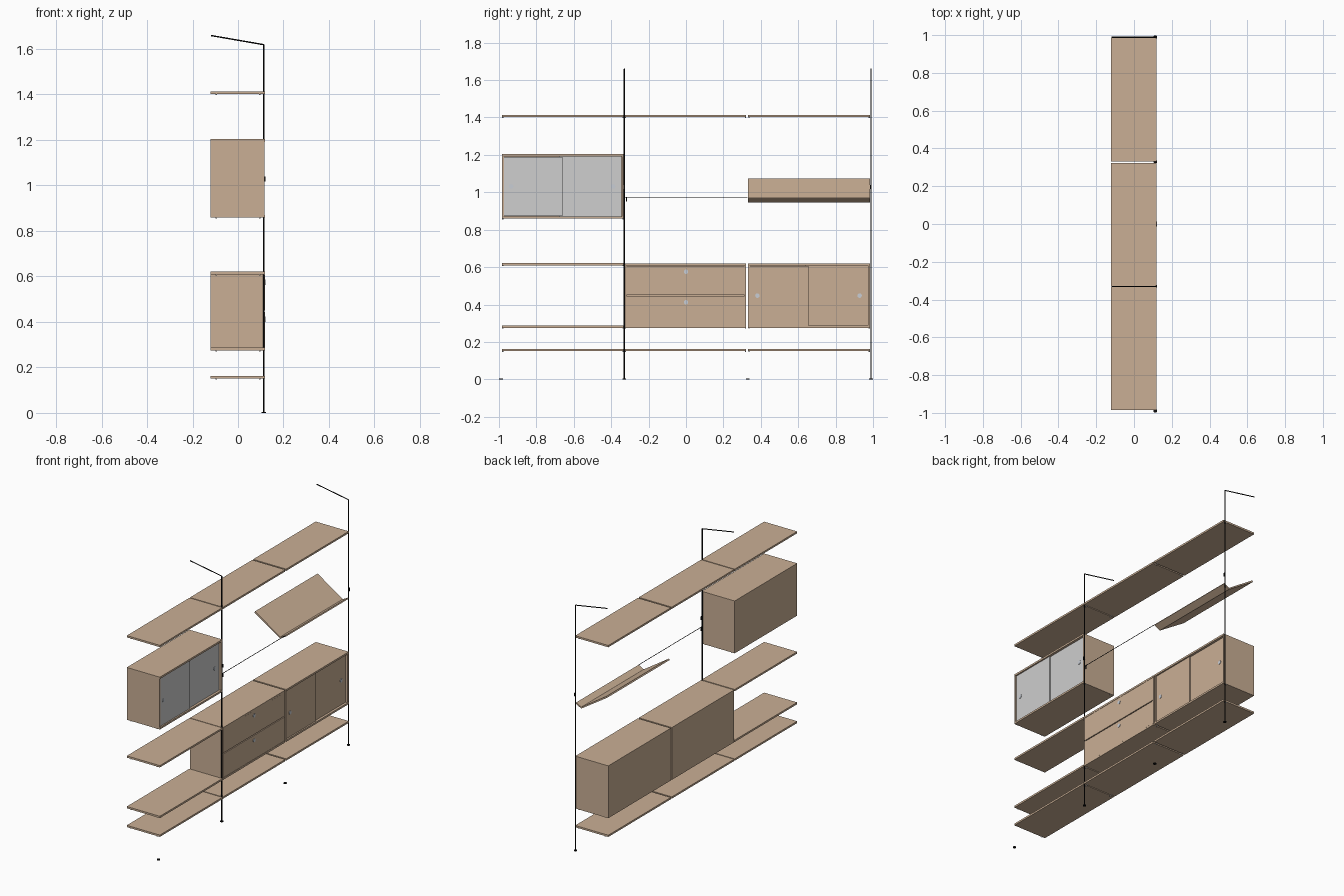
import bpy, bmesh, math
from mathutils import Vector

cube = bpy.data.objects.get("Cube")
if cube:
    bpy.data.objects.remove(cube, do_unlink=True)


def material(name, r, g, b):
    m = bpy.data.materials.new(name)
    m.use_nodes = True
    m.diffuse_color = (r, g, b, 1)
    m.node_tree.nodes["Principled BSDF"].inputs["Base Color"].default_value = (r, g, b, 1)
    return m


WOOD = material("light_wood", 0.59, 0.43, 0.30)
GREY = material("pale_grey", 0.62, 0.62, 0.62)
STEEL = material("steel", 0.58, 0.61, 0.66)
BLACK = material("black_metal", 0.004, 0.004, 0.004)


def finish(name, bm, mat):
    mesh = bpy.data.meshes.new(name)
    bm.to_mesh(mesh)
    bm.free()
    mesh.materials.append(mat)
    obj = bpy.data.objects.new(name, mesh)
    bpy.context.collection.objects.link(obj)
    return obj


def box(name, x, y, z, mat=WOOD):
    """Box from (low, high) pairs on each axis."""
    bm = bmesh.new()
    bmesh.ops.create_cube(bm, size=1)
    for v in bm.verts:
        v.co = [(a + b) / 2 + c * (b - a) for (a, b), c in zip((x, y, z), v.co)]
    return finish(name, bm, mat)


def rod(name, start, end, radius, mat=BLACK, sides=12):
    a, b = Vector(start), Vector(end)
    bm = bmesh.new()
    bmesh.ops.create_cone(bm, cap_ends=True, segments=sides, radius1=radius,
                          radius2=radius, depth=(b - a).length)
    obj = finish(name, bm, mat)
    obj.location = (a + b) / 2
    obj.rotation_mode = 'QUATERNION'
    obj.rotation_quaternion = (b - a).to_track_quat('Z', 'Y')
    for p in obj.data.polygons:
        p.use_smooth = len(p.vertices) == 4
    return obj


BACK, FRONT, THICK = -0.122, 0.119, 0.012
POST_X = 0.113
POSTS = (-0.989, -0.33, 0.33, 0.989)
BAYS = ((-0.984, -0.333), (-0.327, 0.322), (0.332, 0.984))


def shelf(name, bay, z):
    box(name, (BACK, FRONT), bay, (z, z + THICK))
    # support pins under both ends
    for y in (bay[0] + 0.004, bay[1] - 0.004):
        for x in (-0.095, 0.095):
            rod("shelf_pin", (x, y, z - 0.004), (x, y, z), 0.003, STEEL, 8)


def handle(y, z, x):
    rod("handle", (x - 0.002, y, z), (x + 0.003, y, z), 0.012, STEEL, 24)


def cabinet(name, bay, z):
    """Open carcass with top, bottom, sides and back."""
    low, high = z + THICK, z + 0.333
    shelf(name + "_bottom", bay, z)
    shelf(name + "_top", bay, high)
    for y in (bay[0], bay[1] - 0.01):
        box(name + "_side", (BACK, FRONT - 0.003), (y, y + 0.01), (low, high))
    box(name + "_back", (BACK, BACK + 0.008), (bay[0] + 0.01, bay[1] - 0.01), (low, high))
    return low, high


def sliding_doors(name, bay, low, high, mat, knobs):
    a, b = bay[0] + 0.011, bay[1] - 0.011
    mid = (a + b) / 2
    outer, inner = FRONT - 0.007, FRONT - 0.016
    box(name + "_outer_door", (outer - 0.007, outer), (a, mid - 0.003),
        (low + 0.002, high - 0.002), mat)
    box(name + "_inner_door", (inner - 0.007, inner), (mid - 0.02, b), (low, high), mat)
    handle(knobs[0], (low + high) / 2, outer)
    handle(knobs[1], (low + high) / 2, inner)


# long shelves
for bay in BAYS:
    shelf("bottom_shelf", bay, 0.151)
    shelf("top_shelf", bay, 1.402)
for z in (0.275, 0.609):
    shelf("side_shelf", BAYS[0], z)

# upper cabinet with grey sliding doors
low, high = cabinet("upper_cabinet", BAYS[0], 0.859)
sliding_doors("upper_cabinet", BAYS[0], low, high, GREY, (-0.935, -0.39))

# lower cabinet with wooden sliding doors
low, high = cabinet("lower_cabinet", BAYS[2], 0.275)
sliding_doors("lower_cabinet", BAYS[2], low, high, WOOD, (0.382, 0.928))

# drawer cabinet
low, high = cabinet("drawer_cabinet", BAYS[1], 0.275)
split = (low + high) / 2
for a, b in ((low, split - 0.002), (split + 0.002, high)):
    box("drawer_front", (FRONT - 0.012, FRONT - 0.001), BAYS[1], (a + 0.001, b - 0.001))
    handle(0.0, b - 0.033, FRONT - 0.001)

# sloping reading shelf with a raised lip, extruded along its bay
profile = ((-0.113, 1.066), (0.075, 0.945), (0.117, 0.968),
           (0.113, 0.975), (0.075, 0.955), (-0.108, 1.075))
bm = bmesh.new()
face = bm.faces.new([bm.verts.new((x, BAYS[2][0], z)) for x, z in profile])
ext = bmesh.ops.extrude_face_region(bm, geom=[face])
bmesh.ops.translate(bm, vec=(0, BAYS[2][1] - BAYS[2][0], 0),
                    verts=[g for g in ext["geom"] if isinstance(g, bmesh.types.BMVert)])
bmesh.ops.recalc_face_normals(bm, faces=bm.faces)
finish("reading_shelf", bm, WOOD)

# feet, posts and sloping top arms
for y in POSTS:
    rod("foot", (POST_X, y, 0), (POST_X, y, 0.005), 0.01, BLACK, 16)
for y in (POSTS[1], POSTS[3]):
    rod("post", (POST_X, y, 0), (POST_X, y, 1.62), 0.0035)
    rod("top_arm", (POST_X, y, 1.619), (-0.118, y, 1.659), 0.003)
    box("post_clip", (POST_X, POST_X + 0.008), (y - 0.004, y + 0.004), (1.018, 1.04), BLACK)

# hanging rail with its end hook
rod("hanging_rail", (POST_X, POSTS[1], 0.974), (POST_X, POSTS[2], 0.974), 0.0018)
rod("rail_hook", (POST_X, -0.317, 0.974), (POST_X, -0.317, 0.95), 0.0025)
